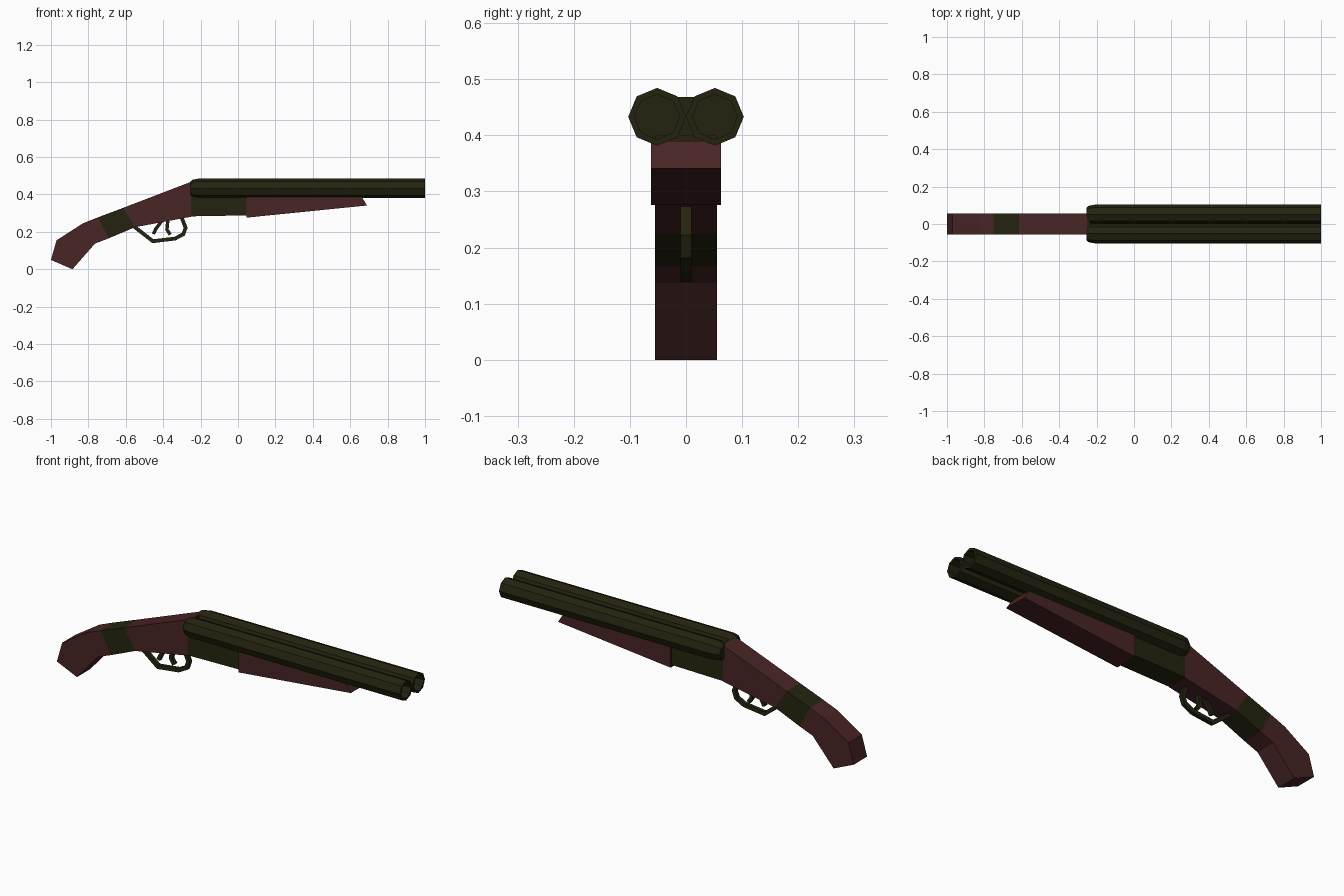
import bpy, bmesh, math
from mathutils import Vector

if "Cube" in bpy.data.objects:
    bpy.data.objects.remove(bpy.data.objects["Cube"])


def material(name, rgb):
    m = bpy.data.materials.new(name)
    m.diffuse_color = (*rgb, 1)
    m.use_nodes = True
    m.node_tree.nodes["Principled BSDF"].inputs["Base Color"].default_value = m.diffuse_color
    return m


WOOD = material("dark red wood", (0.066, 0.018, 0.018))
METAL = material("dark olive metal", (0.018, 0.017, 0.005))


def finish(name, bm, mat):
    bmesh.ops.recalc_face_normals(bm, faces=bm.faces)
    mesh = bpy.data.meshes.new(name)
    bm.to_mesh(mesh)
    bm.free()
    mesh.materials.append(mat)
    obj = bpy.data.objects.new(name, mesh)
    bpy.context.collection.objects.link(obj)
    return obj


def prism(name, profile, half, mat):
    """Side profile (x, z) extruded across y."""
    bm = bmesh.new()
    face = bm.faces.new([bm.verts.new((x, -half, z)) for x, z in profile])
    new = bmesh.ops.extrude_face_region(bm, geom=[face])["geom"]
    verts = [g for g in new if isinstance(g, bmesh.types.BMVert)]
    bmesh.ops.translate(bm, verts=verts, vec=(0, 2 * half, 0))
    return finish(name, bm, mat)


def strip(name, path, thick, half, mat):
    """Flat bar of even thickness following an (x, z) path."""
    pts = [Vector(p) for p in path]
    left, right = [], []
    for i, p in enumerate(pts):
        d1 = (p - pts[max(i - 1, 0)]).normalized()
        d2 = (pts[min(i + 1, len(pts) - 1)] - p).normalized()
        d = (d1 + d2).normalized()
        ref = d2 if d2.length else d1
        n = Vector((-d.y, d.x)) * (thick / 2 / max(d.dot(ref), 0.5))
        left.append(p + n)
        right.append(p - n)
    return prism(name, [tuple(p) for p in left + right[::-1]], half, mat)


def barrel(name, y, z, mat):
    """Eight-sided tube along x with a rounded breech and an open bore."""
    rings = [(-0.255, 0.036), (-0.242, 0.046), (-0.212, 0.0515),
             (1.0, 0.0515), (1.0, 0.040), (-0.20, 0.040)]
    bm = bmesh.new()
    loops = []
    for x, r in rings:
        loops.append([bm.verts.new((x, y + r * math.cos(k * math.pi / 4),
                                    z + r * math.sin(k * math.pi / 4))) for k in range(8)])
    for a, b in zip(loops, loops[1:]):
        for k in range(8):
            j = (k + 1) % 8
            bm.faces.new((a[k], a[j], b[j], b[k]))
    bm.faces.new(loops[0])
    bm.faces.new(loops[-1])
    return finish(name, bm, mat)


# Stock: grip, metal band, wrist
prism("grip", [(-1.0, 0.05), (-0.885, 0.0), (-0.765, 0.137), (-0.69, 0.166),
               (-0.75, 0.277), (-0.83, 0.245), (-0.97, 0.155)], 0.055, WOOD)
prism("grip_band", [(-0.69, 0.166), (-0.55, 0.225), (-0.615, 0.328),
                    (-0.75, 0.277)], 0.055, METAL)
prism("stock_wrist", [(-0.55, 0.225), (-0.25, 0.281), (-0.25, 0.468),
                      (-0.615, 0.328)], 0.055, WOOD)

# Receiver, with an upright breech face behind the barrels
prism("receiver", [(-0.25, 0.283), (0.045, 0.288), (0.045, 0.40), (-0.235, 0.40),
                   (-0.235, 0.468), (-0.25, 0.468)], 0.055, METAL)

# Tapered forend under the barrels
prism("forend", [(0.045, 0.276), (0.69, 0.341), (0.66, 0.39), (0.045, 0.39)], 0.062, WOOD)

# Twin barrels
for side, y in (("left", 0.0515), ("right", -0.0515)):
    barrel(side + "_barrel", y, 0.433, METAL)

# Trigger guard and the two triggers
strip("trigger_guard", [(-0.56, 0.232), (-0.455, 0.15), (-0.337, 0.164), (-0.292, 0.188),
                        (-0.28, 0.222), (-0.302, 0.278)], 0.02, 0.01, METAL)
strip("rear_trigger", [(-0.452, 0.188), (-0.44, 0.215), (-0.405, 0.262)], 0.018, 0.01, METAL)
strip("front_trigger", [(-0.362, 0.185), (-0.38, 0.212), (-0.375, 0.265)], 0.018, 0.01, METAL)
